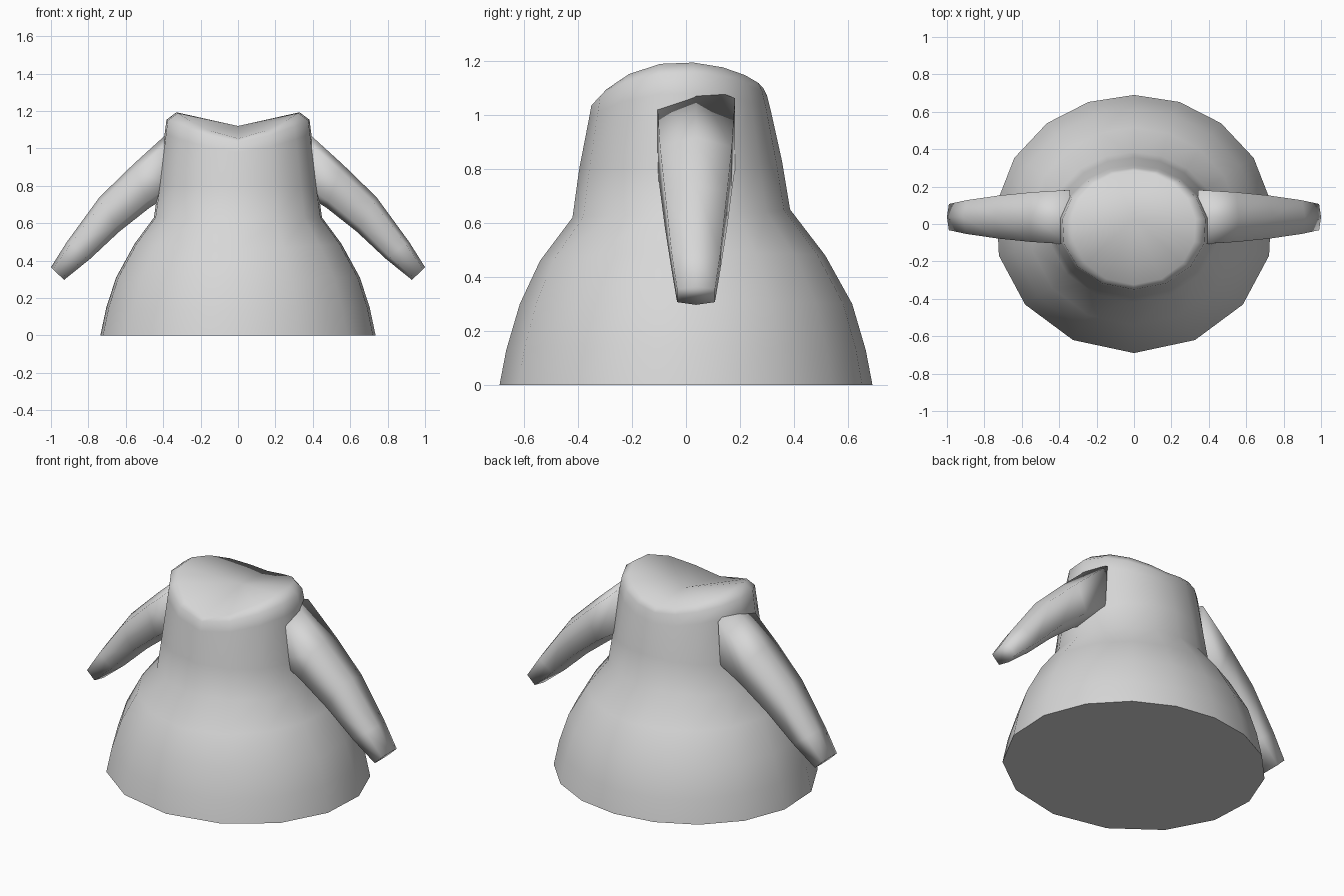
import bpy, bmesh, math

if "Cube" in bpy.data.objects:
    bpy.data.objects.remove(bpy.data.objects["Cube"])

grey = bpy.data.materials.new("plain_grey")
grey.diffuse_color = (0.68, 0.68, 0.68, 1)
grey.use_nodes = True
grey.node_tree.nodes["Principled BSDF"].inputs["Base Color"].default_value = grey.diffuse_color


def loft(name, rings, smooth_deg, tip_point=None):
    """Skin a stack of closed rings; last end is an n-gon or a fan to a point."""
    bm = bmesh.new()
    loops = [[bm.verts.new(p) for p in ring] for ring in rings]
    n = len(loops[0])
    for a, b in zip(loops, loops[1:]):
        for i in range(n):
            j = (i + 1) % n
            bm.faces.new((a[i], a[j], b[j], b[i]))
    bm.faces.new(loops[0][::-1])
    if tip_point:
        tip = bm.verts.new(tip_point)
        for i in range(n):
            bm.faces.new((loops[-1][i], loops[-1][(i + 1) % n], tip))
    else:
        bm.faces.new(loops[-1])
    bmesh.ops.recalc_face_normals(bm, faces=bm.faces)
    me = bpy.data.meshes.new(name)
    bm.to_mesh(me)
    bm.free()
    me.materials.append(grey)
    ob = bpy.data.objects.new(name, me)
    bpy.context.collection.objects.link(ob)
    bpy.ops.object.select_all(action='DESELECT')
    ob.select_set(True)
    bpy.context.view_layer.objects.active = ob
    bpy.ops.object.shade_smooth_by_angle(angle=math.radians(smooth_deg))
    return ob


def body_ring(half_w, front, back, z_front, z_side, z_back, sides=16):
    """Oval ring whose height can differ at front, sides and back."""
    mid, pts = (front + back) / 2, []
    for i in range(sides):
        t = 2 * math.pi * i / sides          # 0 = front
        t += math.radians(9) * math.sin(t)   # points gather toward the back
        s, c = math.sin(t), -math.cos(t)
        y = mid + c * (back - front) / 2
        z_end = z_front if c < 0 else z_back
        pts.append((half_w * s, y, z_end + (z_side - z_end) * abs(s) ** 1.5))
    return pts


# Flared gown body with a saddle-shaped top
body_rows = [
    (0.745, -0.69, 0.69, 0, 0, 0),
    (0.713, -0.665, 0.665, 0.13, 0.15, 0.13),
    (0.66, -0.615, 0.615, 0.30, 0.31, 0.30),
    (0.56, -0.54, 0.515, 0.46, 0.49, 0.48),
    (0.455, -0.42, 0.385, 0.62, 0.63, 0.65),
    (0.43, -0.395, 0.355, 0.80, 0.80, 0.83),
    (0.397, -0.36, 0.315, 0.98, 1.08, 1.01),
    (0.387, -0.35, 0.30, 1.035, 1.155, 1.07),
    (0.333, -0.325, 0.285, 1.053, 1.195, 1.10),
]
loft("gown_body", [body_ring(*r) for r in body_rows], 70, (0, 0.03, 1.12))

# Tapered six-sided sleeves: upper point, lower point (x, z) and half depth
sleeve_rows = [
    ((0.34, 1.115), (0.36, 0.75), 0.145),
    ((0.56, 0.915), (0.47, 0.685), 0.133),
    ((0.74, 0.74), (0.635, 0.555), 0.115),
    ((0.915, 0.50), (0.79, 0.41), 0.09),
    ((1.0, 0.365), (0.93, 0.297), 0.07),
]
for name, side in (("right_sleeve", 1), ("left_sleeve", -1)):
    rings = []
    for (ux, uz), (lx, lz), depth in sleeve_rows:
        ring = []
        for i in range(6):
            t = math.pi * i / 3
            c = math.cos(t)
            k = 0.5 + math.copysign(abs(c) ** 0.5, c) / 2
            ring.append((side * (lx + (ux - lx) * k),
                         0.037 + depth * math.sin(t) / 0.866,
                         lz + (uz - lz) * k))
        rings.append(ring)
    loft(name, rings, 175)
